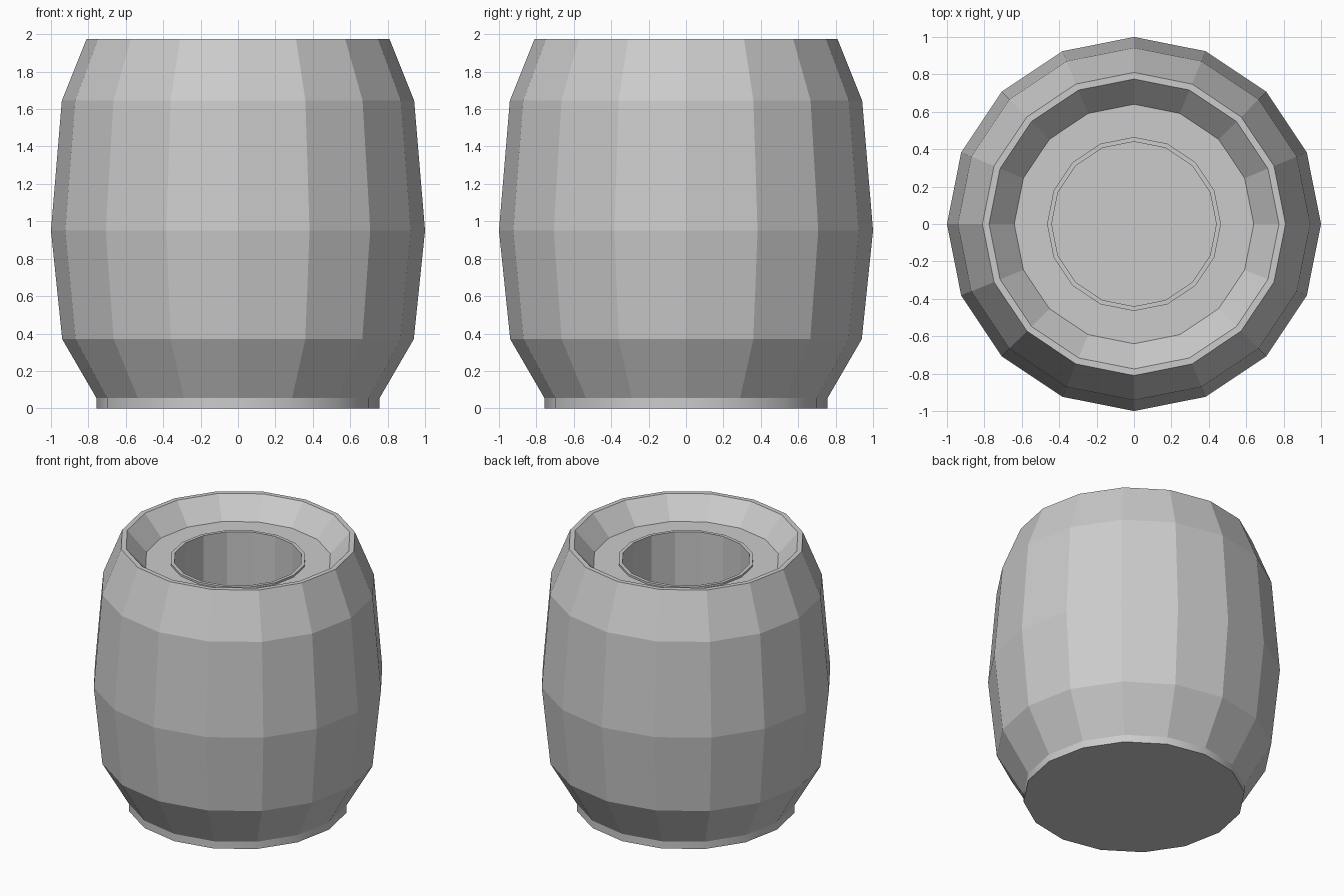
import bpy, bmesh
from math import cos, sin, pi

if "Cube" in bpy.data.objects:
    bpy.data.objects.remove(bpy.data.objects["Cube"])

SIDES = 16


def lathe(name, profile, cap_start=False, cap_end=False, smooth=False):
    """Revolve (radius, z) points, listed from bottom outside to inside."""
    bm = bmesh.new()
    rings = [[bm.verts.new((r * cos(2 * pi * i / SIDES), r * sin(2 * pi * i / SIDES), z))
              for i in range(SIDES)] for r, z in profile]
    for a, b in zip(rings, rings[1:]):
        for i in range(SIDES):
            j = (i + 1) % SIDES
            f = bm.faces.new((a[i], a[j], b[j], b[i]))
            f.smooth = smooth
    if cap_start:
        bm.faces.new(rings[0][::-1])
    if cap_end:
        bm.faces.new(rings[-1])
    mesh = bpy.data.meshes.new(name)
    bm.to_mesh(mesh)
    bm.free()
    # keep the rim of the caps crisp next to smooth walls
    if smooth:
        mesh.set_sharp_from_angle(angle=pi / 6)
    obj = bpy.data.objects.new(name, mesh)
    bpy.context.collection.objects.link(obj)
    return obj


# Short straight foot, closed underneath
lathe("foot", [(0.757, 0), (0.757, 0.055)], cap_start=True, smooth=True)

# Bulging barrel wall, rim, sloped recess, raised lip and deep well
lathe("barrel_body", [
    (0.757, 0.055), (0.94, 0.37), (1.0, 0.95), (0.942, 1.645), (0.81, 1.975),
    (0.775, 1.975), (0.64, 1.825),
    (0.465, 1.825), (0.465, 1.84), (0.44, 1.84), (0.44, 0.9),
], cap_end=True)
